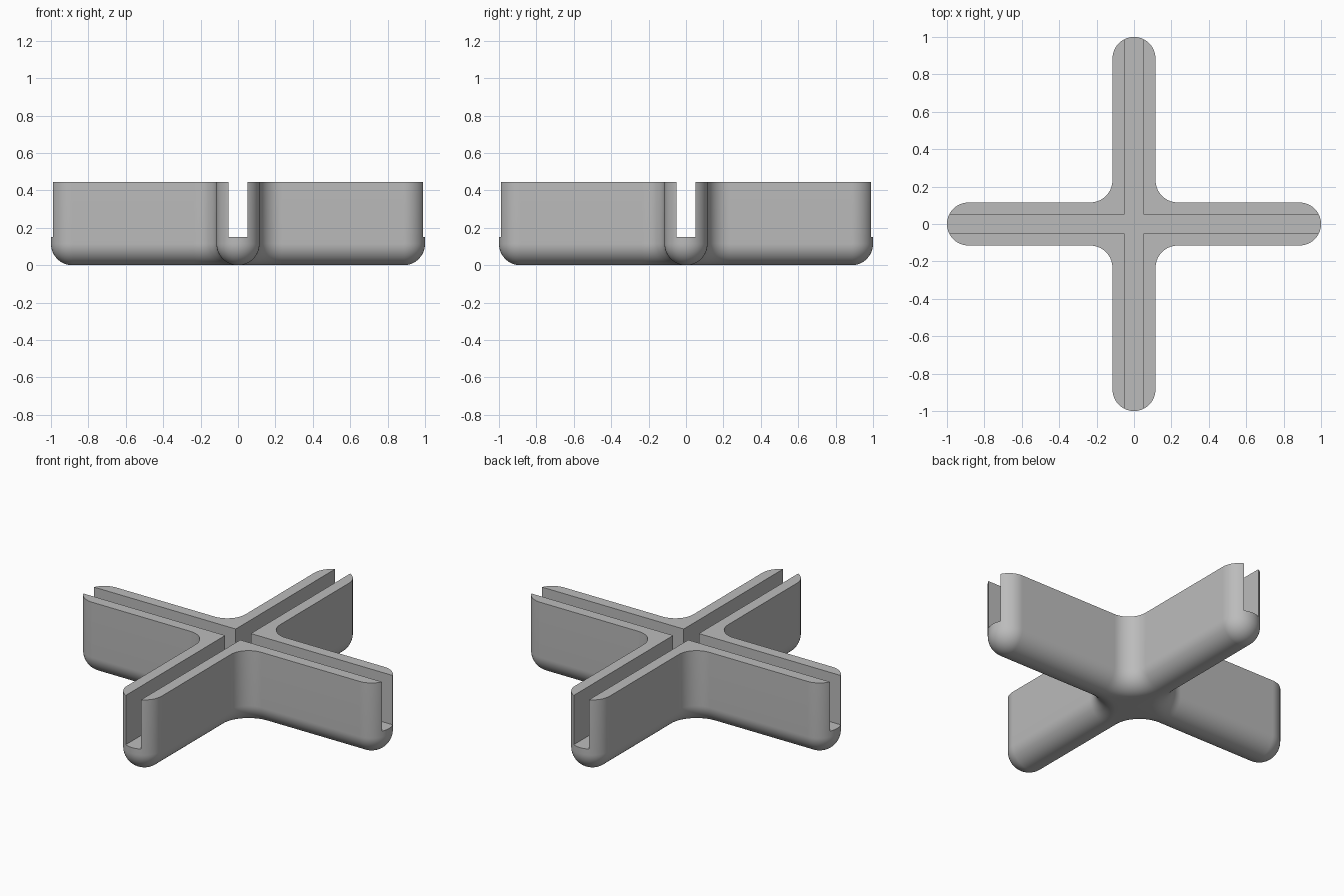
import bpy, bmesh
from math import sin, cos, pi

cube = bpy.data.objects.get("Cube")
if cube:
    bpy.data.objects.remove(cube, do_unlink=True)

R = 0.115            # half width of an arm, and its rounding radius
FILLET = 0.235       # centre of the inner corner arcs
HEIGHT = 0.445
SLOT, FLOOR = 0.05, 0.15
STEPS = 16

grey = bpy.data.materials.new("grey plastic")
grey.use_nodes = True
grey.diffuse_color = (0.5, 0.5, 0.5, 1)
grey.node_tree.nodes["Principled BSDF"].inputs["Base Color"].default_value = (0.5, 0.5, 0.5, 1)


def outline(w):
    """Cross outline with round arm tips and filleted inner corners."""
    quarter = []
    for i in range(2 * STEPS + 1):
        a = -pi / 2 + pi * i / (2 * STEPS)
        quarter.append((1 - R + w * cos(a), w * sin(a)))
    for i in range(STEPS + 1):
        a = -pi / 2 - pi / 2 * i / STEPS
        r = FILLET - w
        quarter.append((FILLET + r * cos(a), FILLET + r * sin(a)))
    points = []
    for c, s in ((1, 0), (0, 1), (-1, 0), (0, -1)):
        points += [(c * x - s * y, s * x + c * y) for x, y in quarter]
    return points


def make_object(name, layers):
    """Stack outlines (points, z) into a closed solid."""
    bm = bmesh.new()
    rings = [[bm.verts.new((x, y, z)) for x, y in pts] for pts, z in layers]
    n = len(rings[0])
    for low, high in zip(rings, rings[1:]):
        for i in range(n):
            j = (i + 1) % n
            bm.faces.new((low[i], low[j], high[j], high[i]))
    bm.faces.new(rings[0][::-1])
    bm.faces.new(rings[-1])
    mesh = bpy.data.meshes.new(name)
    bm.to_mesh(mesh)
    bm.free()
    obj = bpy.data.objects.new(name, mesh)
    bpy.context.collection.objects.link(obj)
    return obj


# Connector body: rounded underside, straight walls
layers = [(outline(0.001), 0)]
for k in range(1, STEPS + 1):
    t = pi / 2 * k / STEPS
    layers.append((outline(R * sin(t)), R - R * cos(t)))
layers.append((outline(R), HEIGHT))
body = make_object("cross_connector", layers)
body.data.materials.append(grey)

# Crossing panel slots
plus = []
for c, s in ((1, 0), (0, 1), (-1, 0), (0, -1)):
    plus += [(c * x - s * y, s * x + c * y)
             for x, y in ((1.2, -SLOT), (1.2, SLOT), (SLOT, SLOT))]
cutter = make_object("slot_cutter", [(plus, FLOOR), (plus, 1)])
cutter.hide_render = True

cut = body.modifiers.new("slots", "BOOLEAN")
cut.operation = "DIFFERENCE"
cut.solver = "EXACT"
cut.object = cutter
bpy.ops.object.select_all(action="DESELECT")
body.select_set(True)
bpy.context.view_layer.objects.active = body
bpy.ops.object.modifier_apply(modifier=cut.name)
bpy.data.objects.remove(cutter, do_unlink=True)
bpy.ops.object.shade_smooth_by_angle(angle=pi / 6)
